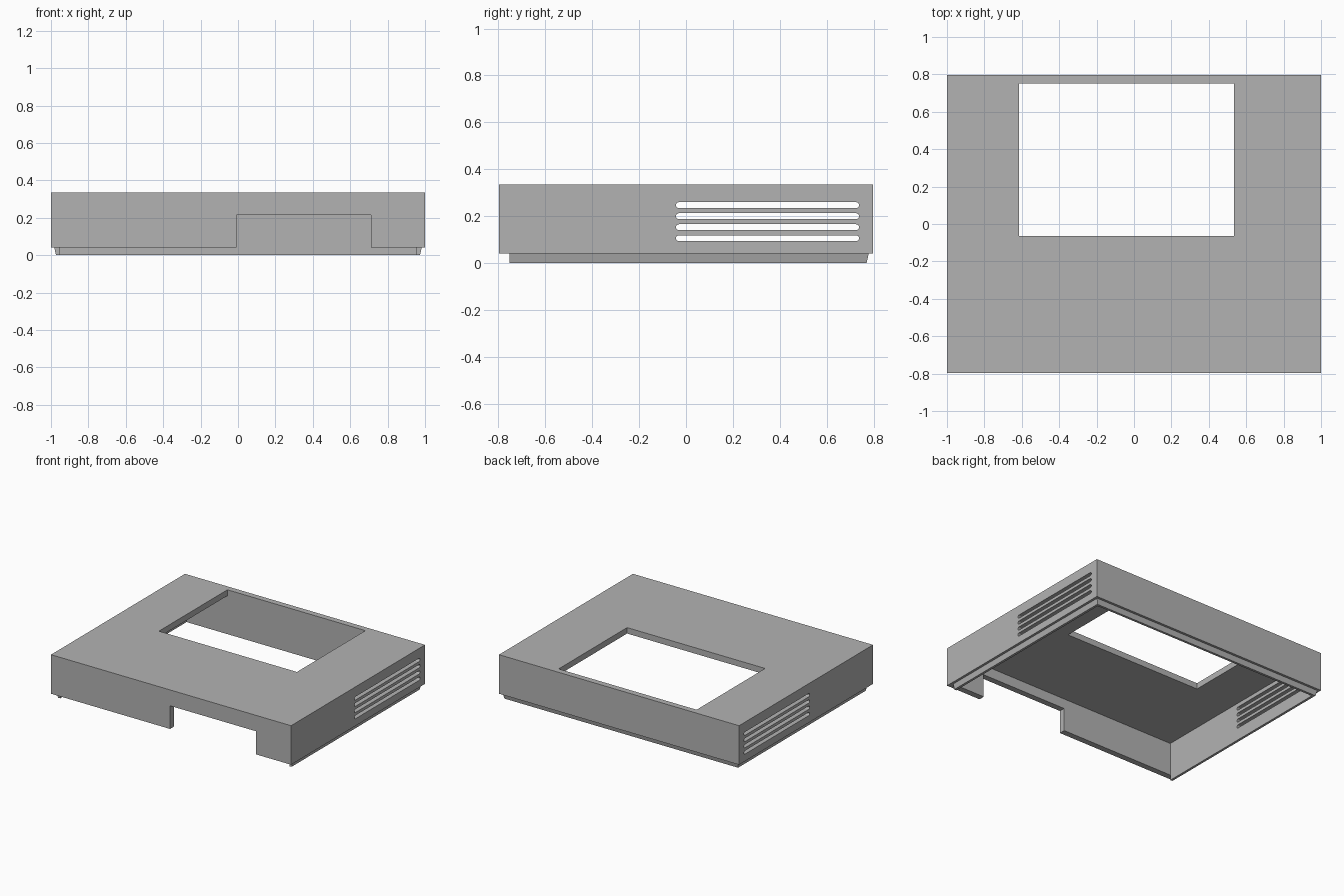
import bpy, bmesh, math

old = bpy.data.objects.get("Cube")
if old:
    bpy.data.objects.remove(old, do_unlink=True)

grey = bpy.data.materials.new("plain_grey")
grey.use_nodes = True
colour = (0.45, 0.45, 0.45, 1)
grey.diffuse_color = colour
grey.node_tree.nodes["Principled BSDF"].inputs["Base Color"].default_value = colour

BOTTOM, TOP = 0.04, 0.334
HALF_X, HALF_Y, WALL = 1.0, 0.797, 0.045
IN_X, IN_Y = HALF_X - WALL, HALF_Y - WALL


def loft(name, loop_a, loop_b):
    """Solid between two matching outlines."""
    bm = bmesh.new()
    a = [bm.verts.new(p) for p in loop_a]
    b = [bm.verts.new(p) for p in loop_b]
    bm.faces.new(a)
    bm.faces.new(b)
    n = len(a)
    for i in range(n):
        j = (i + 1) % n
        bm.faces.new((a[i], a[j], b[j], b[i]))
    bmesh.ops.recalc_face_normals(bm, faces=bm.faces[:])
    mesh = bpy.data.meshes.new(name)
    bm.to_mesh(mesh)
    bm.free()
    mesh.materials.append(grey)
    obj = bpy.data.objects.new(name, mesh)
    bpy.context.collection.objects.link(obj)
    return obj


def box(name, x0, x1, y0, y1, z0, z1):
    outline = [(x0, y0), (x1, y0), (x1, y1), (x0, y1)]
    return loft(name, [(x, y, z0) for x, y in outline], [(x, y, z1) for x, y in outline])


def slot(name, y0, y1, z, r):
    """Round-ended bar running through both side walls."""
    outline = []
    for centre, start in ((y1 - r, -90), (y0 + r, 90)):
        for k in range(9):
            t = math.radians(start + k * 22.5)
            outline.append((centre + r * math.cos(t), z + r * math.sin(t)))
    return loft(name, [(-1.2, y, h) for y, h in outline], [(1.2, y, h) for y, h in outline])


# Open-bottomed cover
cover = box("cover_shell", -HALF_X, HALF_X, -HALF_Y, HALF_Y, BOTTOM, TOP)

# Cutters: hollow inside, top window, front notch, side vents
cutters = [
    box("hollow_cutter", -IN_X, IN_X, -IN_Y, IN_Y, -0.1, TOP - WALL),
    box("window_cutter", -0.615, 0.535, -0.063, IN_Y, 0.2, 0.5),
    box("notch_cutter", -0.008, 0.71, -0.9, -0.7, -0.1, 0.214),
]
for i in range(4):
    cutters.append(slot("vent_cutter", -0.043, 0.738, 0.106 + i * 0.047, 0.0125))

for cutter in cutters:
    mod = cover.modifiers.new(cutter.name, "BOOLEAN")
    mod.operation = "DIFFERENCE"
    mod.solver = "EXACT"
    mod.object = cutter

# Bake the cuts and remove the cutters
bpy.context.view_layer.update()
cut_mesh = bpy.data.meshes.new_from_object(
    cover.evaluated_get(bpy.context.evaluated_depsgraph_get()))
cover.modifiers.clear()
cover.data = cut_mesh
for cutter in cutters:
    bpy.data.objects.remove(cutter, do_unlink=True)


# Tapered locating lip around the sides and back
def lip_outline(x, y, z):
    half = [(x, -IN_Y), (x, y), (-x, y), (-x, -IN_Y),
            (-IN_X, -IN_Y), (-IN_X, IN_Y), (IN_X, IN_Y), (IN_X, -IN_Y)]
    return [(px, py, z) for px, py in half]


loft("locating_lip", lip_outline(0.982, 0.779, BOTTOM), lip_outline(0.973, 0.77, 0))
